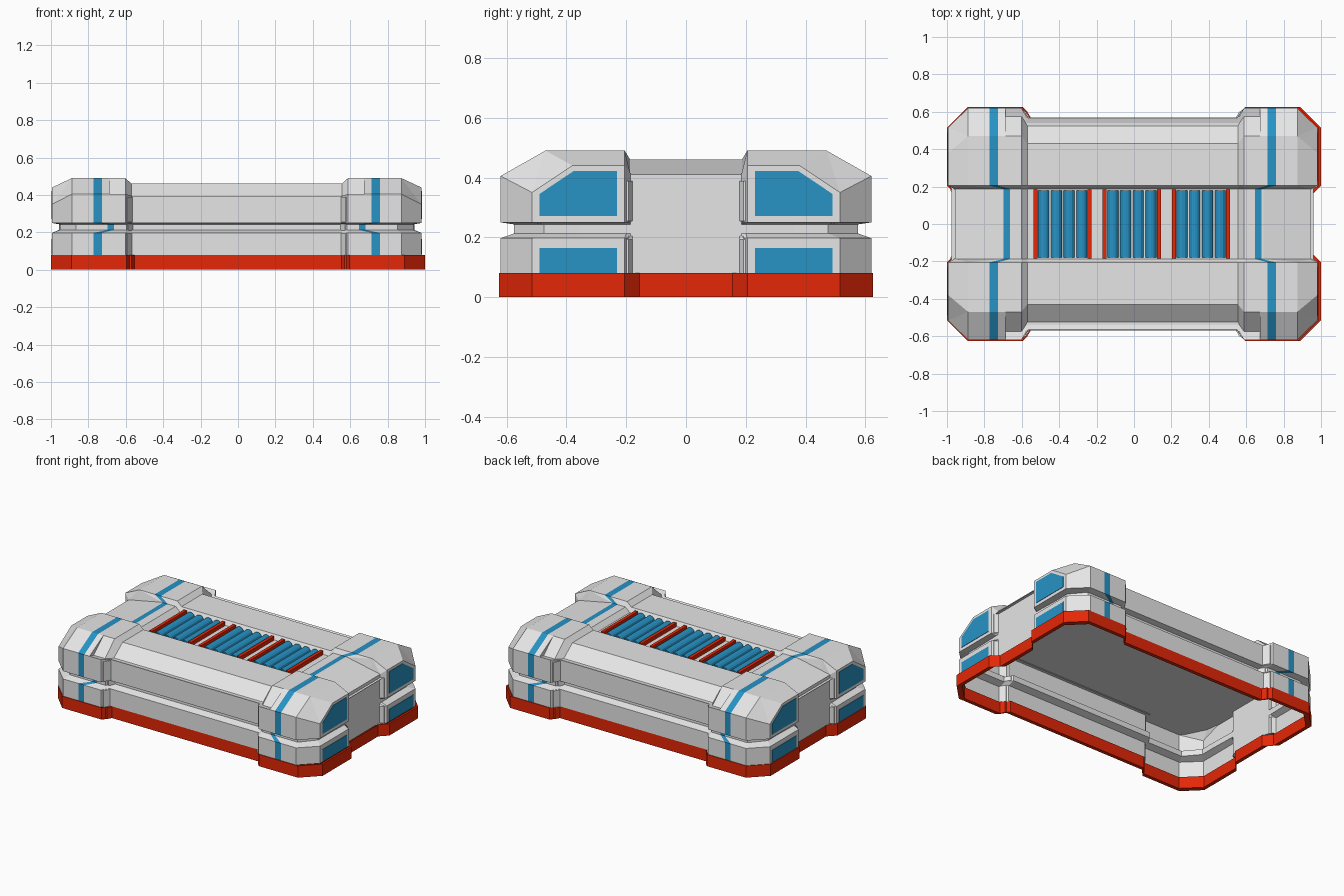
import bpy, bmesh, math

if "Cube" in bpy.data.objects:
    bpy.data.objects.remove(bpy.data.objects["Cube"])


def material(name, rgb):
    m = bpy.data.materials.new(name)
    m.diffuse_color = (*rgb, 1)
    m.use_nodes = True
    m.node_tree.nodes["Principled BSDF"].inputs["Base Color"].default_value = m.diffuse_color
    return m


GREY = material("light grey", (0.79, 0.79, 0.79))
BLUE = material("blue", (0.02, 0.29, 0.56))
RED = material("red", (0.78, 0.02, 0.002))
SHIFT = -0.007   # the body sits slightly left on its foot


def finish(name, bm, mats, mirror=(False, False)):
    me = bpy.data.meshes.new(name)
    bm.to_mesh(me)
    bm.free()
    ob = bpy.data.objects.new(name, me)
    bpy.context.collection.objects.link(ob)
    for m in mats:
        me.materials.append(m)
    if any(mirror):
        mod = ob.modifiers.new("mirror", 'MIRROR')
        mod.use_axis[0], mod.use_axis[1] = mirror
        mod.merge_threshold = 0.0005
    return ob


def quarter_shell(name, rings, mats, stripe=None):
    """Skin a stack of quarter outlines; one column may take the stripe colour."""
    bm = bmesh.new()
    rows = [[bm.verts.new(p) for p in r] for r in rings]
    for lo, hi in zip(rows, rows[1:]):
        for i in range(len(lo) - 1):
            f = bm.faces.new((lo[i], lo[i + 1], hi[i + 1], hi[i]))
            f.material_index = 1 if i == stripe else 0
    bmesh.ops.remove_doubles(bm, verts=bm.verts[:], dist=0.0005)
    return finish(name, bm, mats, (True, True))


def prism(name, pts, vec, mat, mirror=(False, False)):
    """Extrude a flat polygon along a vector."""
    bm = bmesh.new()
    f = bm.faces.new([bm.verts.new(p) for p in pts])
    r = bmesh.ops.extrude_face_region(bm, geom=[f])
    vs = [v for v in r["geom"] if isinstance(v, bmesh.types.BMVert)]
    bmesh.ops.translate(bm, vec=vec, verts=vs)
    bmesh.ops.recalc_face_normals(bm, faces=bm.faces[:])
    return finish(name, bm, [mat], mirror)


def outline(end=0.987, side=0.57):
    """Quarter plan from the middle of the end round to the middle of the side."""
    return [(0.95, 0), (0.95, 0.185), (end, 0.205), (end, 0.38), (end, 0.515),
            (0.88, 0.62), (0.765, 0.62), (0.72, 0.62), (0.68, 0.62), (0.68, 0.62),
            (0.595, 0.62), (0.563, side), (0, side)]


def at(plan, z):
    zs = z if isinstance(z, list) else [z] * len(plan)
    return [(x, y, h) for (x, y), h in zip(plan, zs)]


def shrink(plan, d):
    return [(max(0, x - d), max(0, y - d)) for x, y in plan]


# Red foot rim, open underneath
foot = [(x + (0.013 if 2 <= i <= 4 else 0.01 if i == 5 else 0),
         0 if y == 0 else 0.155 if i == 1 else y + 0.005 * (y > 0.6))
        for i, (x, y) in enumerate(outline())]
foot_in = shrink(foot, 0.025)
quarter_shell("foot_rim", [at(foot_in, 0.08), at(foot_in, 0), at(foot, 0),
                           at(foot, 0.08), at(outline(), 0.08)], [RED])

# Grey body shell: lower tier, groove, upper tier, gutter, chamfers and top deck
groove = [(0.95, 0), (0.95, 0.185), (0.95, 0.20), (0.945, 0.36), (0.945, 0.475),
          (0.86, 0.575), (0.69, 0.575), (0.655, 0.575), (0.63, 0.575), (0.63, 0.575),
          (0.59, 0.575), (0.56, 0.525), (0, 0.525)]
upper = outline(side=0.565)
wall_z = [0.41, 0.41, 0.44, 0.44, 0.35] + [0.405] * 6 + [0.395] * 2
gutter = upper[:9] + [(0.68, 0.575), (0.595, 0.575), (0.563, 0.528), (0, 0.528)]
gutter_z = wall_z[:9] + [0.395] * 2 + [0.385] * 2
shoulder = [(0.95, 0), (0.95, 0.185), (0.88, 0.205)] + [(0.88, 0.47)] * 3 + [
    (x, 0.47) for x in (0.765, 0.72, 0.68, 0.68, 0.595)] + [(0.563, 0.43), (0, 0.43)]
top_z = [0.41] * 2 + [0.49] * 9 + [0.46] * 2
inner = shoulder[:2] + [(x, 0.205) for x, y in shoulder[2:]]
deck_x = [0.95] * 2 + [0.88] * 3 + [0.70, 0.69, 0.655, 0.63, 0.63, 0.595, 0.563, 0]
deck_z = [min(0.46, 0.41 + (0.95 - x) / 5) for x in deck_x[:11]] + [0.43] * 2
deck_edge = [(0.95, 0)] + [(x, 0.187) for x in deck_x[1:]]
deck_mid = [(x, 0) for x in deck_x]
body = quarter_shell("body_shell", [
    at(outline(), 0.08), at(outline(), 0.197), at(groove, 0.213), at(groove, 0.243),
    at(upper, 0.25), at(upper, wall_z), at(gutter, gutter_z), at(shoulder, top_z),
    at(inner, top_z), at(deck_edge, deck_z), at(deck_mid, deck_z)],
    [GREY, BLUE], stripe=6)

# Plain inner lining and flat ceiling of the hollow underside
ceiling = outline(0.98, 0.56)
ceiling[4], ceiling[5] = (0.97, 0.46), (0.905, 0.59)
ceiling = shrink(ceiling, 0.012)
upper_in, lower_in, groove_in = (shrink(p, 0.012) for p in (upper, outline(), groove))
low_z = [0.388 if i != 4 else 0.34 for i in range(13)]
lining = quarter_shell("inner_lining", [
    at([(x, 0) for x, y in ceiling], 0.388), at(ceiling, 0.388), at(upper_in, low_z),
    at(upper_in, 0.255), at(groove_in, 0.247), at(groove_in, 0.209),
    at(lower_in, 0.193), at(lower_in, 0.08), at(foot_in, 0.08)], [GREY])

# Windows in the four corner blocks
window_up = prism("upper_window", [(0.986, y, z) for y, z in
                  ((0.23, 0.272), (0.49, 0.272), (0.49, 0.345), (0.375, 0.422), (0.23, 0.422))],
                  (0.004, 0, 0), BLUE, (True, True))
window_low = prism("lower_window", [(0.986, y, z) for y, z in
                   ((0.23, 0.081), (0.49, 0.081), (0.49, 0.165), (0.23, 0.165))],
                   (0.004, 0, 0), BLUE, (True, True))
for ob in (body, lining, window_up, window_low):
    ob.location.x = SHIFT

# Three roller grilles between red bars
for g in range(3):
    x0 = -0.538 + 0.37 * g
    for side, x in (("left", x0), ("right", x0 + 0.29)):
        prism(f"grille_bar_{side}_{g}", [(x + dx, -0.185, z) for dx, z in
              ((0, 0.43), (0.022, 0.43), (0.022, 0.456), (0, 0.456))], (0, 0.37, 0), RED)
    for k in range(4):
        cx = x0 + 0.055 + 0.068 * k
        prism(f"roller_{g}_{k}", [(cx + 0.029 * math.cos(math.pi * a / 6), -0.18,
              0.43 + 0.025 * math.sin(math.pi * a / 6)) for a in range(7)],
              (0, 0.36, 0), BLUE)
